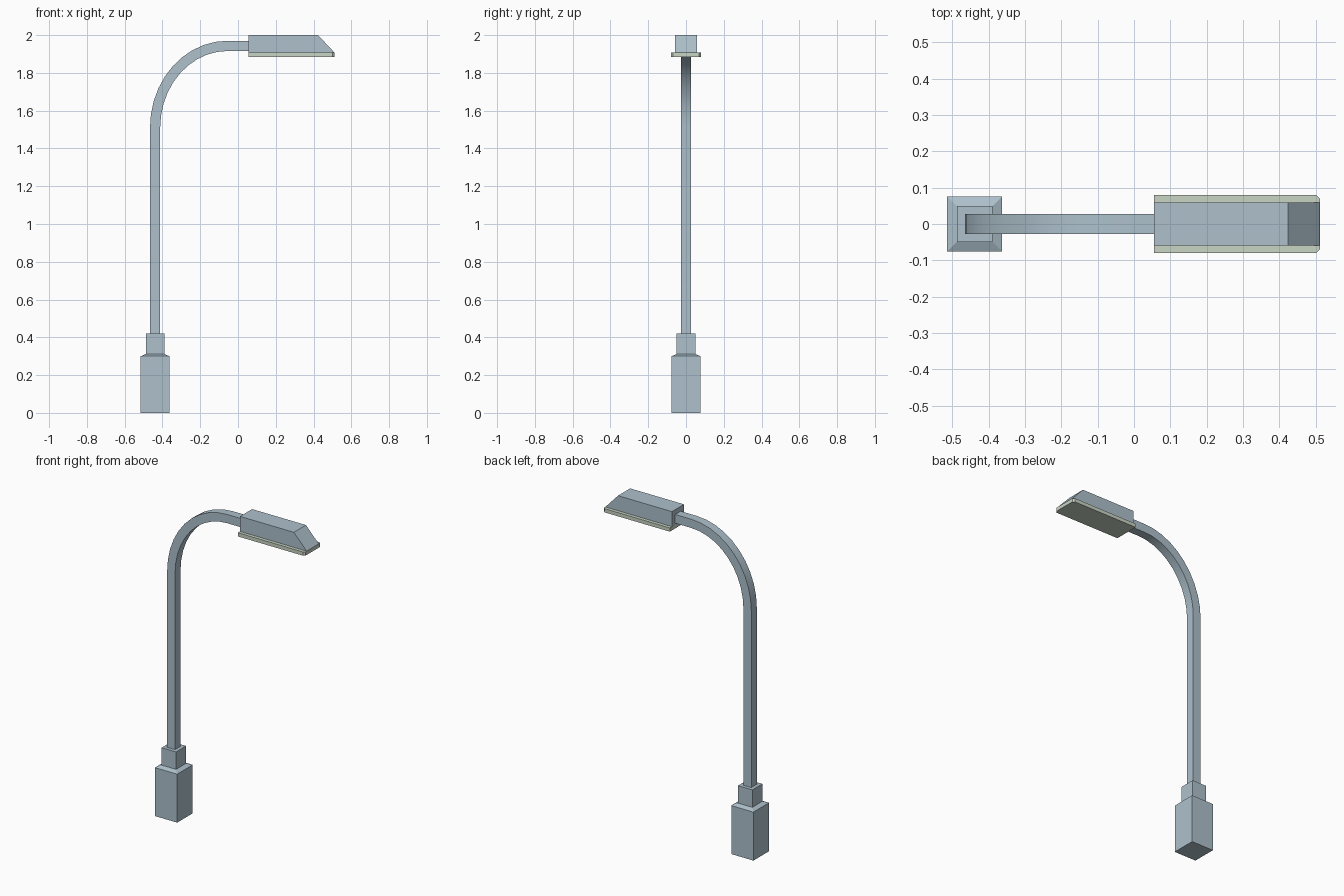
import bpy, bmesh
from math import sin, cos, pi, radians
from mathutils import Vector

cube = bpy.data.objects.get("Cube")
if cube:
    bpy.data.objects.remove(cube, do_unlink=True)


def material(name, color):
    mat = bpy.data.materials.new(name)
    mat.use_nodes = True
    mat.diffuse_color = (*color, 1)
    mat.node_tree.nodes["Principled BSDF"].inputs["Base Color"].default_value = (*color, 1)
    return mat


steel = material("blue grey steel", (0.42, 0.53, 0.60))
glass = material("pale green glass", (0.58, 0.66, 0.56))


def loft(name, rings, mat):
    """Skin a list of equal-sized vertex rings and cap both ends."""
    bm = bmesh.new()
    loops = [[bm.verts.new(p) for p in ring] for ring in rings]
    n = len(loops[0])
    for a, b in zip(loops, loops[1:]):
        for i in range(n):
            j = (i + 1) % n
            bm.faces.new((a[i], a[j], b[j], b[i]))
    bm.faces.new(loops[0][::-1])
    bm.faces.new(loops[-1])
    bmesh.ops.recalc_face_normals(bm, faces=bm.faces)
    mesh = bpy.data.meshes.new(name)
    bm.to_mesh(mesh)
    bm.free()
    mesh.materials.append(mat)
    obj = bpy.data.objects.new(name, mesh)
    bpy.context.collection.objects.link(obj)
    return obj


POLE_X = -0.439
HEAD_X = 0.055


def square(half, z):
    return [(POLE_X + sx * half, sy * half, z)
            for sx, sy in ((-1, -1), (1, -1), (1, 1), (-1, 1))]


# Pedestal: square block, sloped shoulder and collar
loft("pedestal", [square(h, z) for h, z in
                  ((0.076, 0), (0.076, 0.3), (0.049, 0.312), (0.049, 0.42))], steel)

# Pole: square tube rising straight, then sweeping over to the lamp head
BEND_X, BEND_Z, RX, RZ, STEPS = -0.055, 1.51, 0.384, 0.433, 10
HALF = 0.027
path = [(Vector((POLE_X, 0, 0.41)), Vector((1, 0, 0)))]
for i in range(STEPS + 1):
    t = pi / 2 * i / STEPS
    point = Vector((BEND_X - RX * cos(t), 0, BEND_Z + RZ * sin(t)))
    inward = Vector((RZ * cos(t), 0, -RX * sin(t))).normalized()
    path.append((point, inward))
path.append((Vector((HEAD_X + 0.01, 0, BEND_Z + RZ)), Vector((0, 0, -1))))
side = Vector((0, HALF, 0))
pole = loft("curved_pole", [[p - d * HALF - side, p + d * HALF - side,
                             p + d * HALF + side, p - d * HALF + side]
                            for p, d in path], steel)
bpy.ops.object.select_all(action="DESELECT")
pole.select_set(True)
bpy.context.view_layer.objects.active = pole
bpy.ops.object.shade_smooth_by_angle(angle=radians(30))

# Lamp housing: side profile with a sloped nose, extruded across y
profile = [(HEAD_X, 1.907), (0.511, 1.907), (0.424, 2.0), (HEAD_X, 2.0)]
loft("lamp_housing", [[(x, y, z) for x, z in profile] for y in (-0.059, 0.059)], steel)

# Lens plate: wider slab under the housing with clipped front corners
outline = [(HEAD_X, -0.08), (0.501, -0.08), (0.512, -0.07),
           (0.512, 0.07), (0.501, 0.08), (HEAD_X, 0.08)]
loft("lens_plate", [[(x, y, z) for x, y in outline] for z in (1.884, 1.907)], glass)
